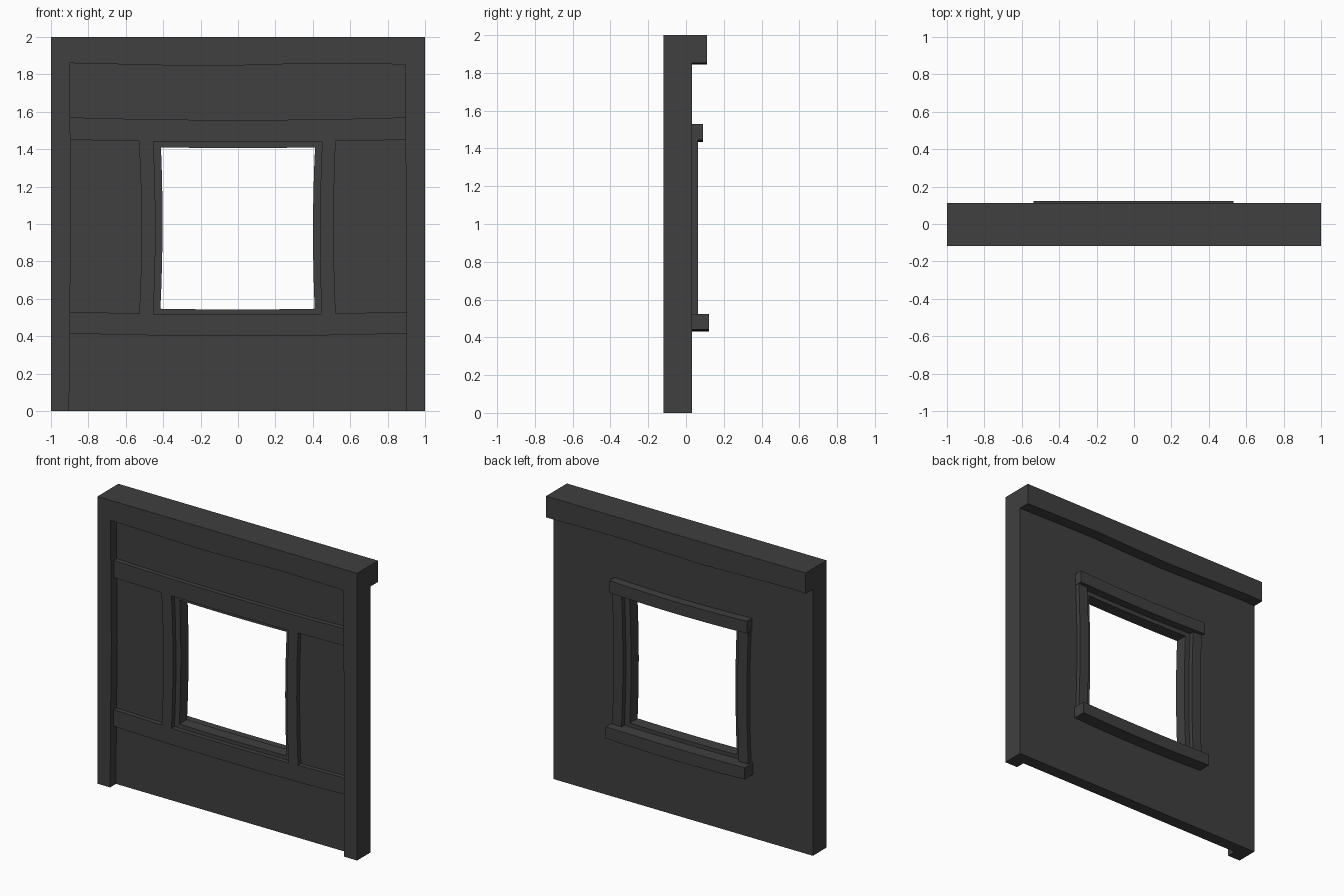
import bpy, bmesh, math

if "Cube" in bpy.data.objects:
    bpy.data.objects.remove(bpy.data.objects["Cube"])

dark = bpy.data.materials.new("dark_timber")
dark.diffuse_color = (0.05, 0.05, 0.05, 1)
dark.use_nodes = True
dark.node_tree.nodes["Principled BSDF"].inputs["Base Color"].default_value = dark.diffuse_color


def loop(corners, n=8):
    """Closed x-z outline; each corner is (x, z, bow of the edge to the next corner)."""
    pts = []
    for i, (x, z, bow) in enumerate(corners):
        x2, z2, _ = corners[(i + 1) % len(corners)]
        dx, dz = x2 - x, z2 - z
        length = math.hypot(dx, dz)
        steps = n if bow else 1
        for k in range(steps):
            t = k / steps
            b = bow * 4 * t * (1 - t)
            pts.append((x + dx * t - dz / length * b, z + dz * t + dx / length * b))
    return pts


def plate(name, loops, y0, y1):
    """Extrude filled outlines (later loops are holes) from y0 to y1."""
    cu = bpy.data.curves.new(name, 'CURVE')
    cu.dimensions = '2D'
    cu.fill_mode = 'BOTH'
    cu.extrude = (y1 - y0) / 2
    for pts in loops:
        sp = cu.splines.new('POLY')
        sp.points.add(len(pts) - 1)
        for p, (x, z) in zip(sp.points, pts):
            p.co = (x, z, 0, 1)
        sp.use_cyclic_u = True
    tmp = bpy.data.objects.new(name + "_curve", cu)
    bpy.context.collection.objects.link(tmp)
    bpy.context.view_layer.update()
    me = bpy.data.meshes.new_from_object(
        tmp.evaluated_get(bpy.context.evaluated_depsgraph_get()))
    bpy.data.objects.remove(tmp)
    bm = bmesh.new()
    bm.from_mesh(me)
    for v in bm.verts:
        x, z, d = v.co
        v.co = (x, (y0 + y1) / 2 + d, z)
    bmesh.ops.remove_doubles(bm, verts=bm.verts, dist=1e-5)
    bmesh.ops.recalc_face_normals(bm, faces=bm.faces)
    for f in bm.faces:
        f.smooth = False
    bm.to_mesh(me)
    bm.free()
    me.name = name
    me.materials.clear()
    me.materials.append(dark)
    ob = bpy.data.objects.new(name, me)
    bpy.context.collection.objects.link(ob)
    return ob


FRONT, BACK = -0.118, 0.032

# wavy inner edges shared by the posts, header and wall panel
header_edge = [(-0.9, 1.86), (-0.55, 1.852), (-0.2, 1.844), (0.1, 1.85),
               (0.4, 1.859), (0.65, 1.857), (0.893, 1.853)]
left_edge = [(-0.903, 0), (-0.899, 0.5), (-0.893, 1.0), (-0.897, 1.5)]
right_edge = [(0.9, 0.4), (0.902, 0.9), (0.896, 1.4)][::-1] + [(0.9, 0)]
inner = left_edge + header_edge + right_edge

# posts and header
plate("posts_and_header", [[(-1, 0)] + inner + [(1, 0), (1, 2), (-1, 2)]], FRONT, BACK)
plate("header_back", [[(-1, 1.855)] + header_edge + [(1, 1.852), (1, 2), (-1, 2)]],
      BACK, 0.112)

# recessed wall panel with window opening
opening = loop([(-0.415, 0.547, -0.004), (0.41, 0.547, 0.01),
                (0.412, 1.41, 0.004), (-0.412, 1.41, 0.01)])
plate("wall_panel", [inner, opening], -0.053, BACK)

# front rails and studs around the window
rails = loop([(-0.9, 0.415, -0.014), (0.9, 0.415, 0), (0.9, 0.53, 0),
              (0.522, 0.522, 0.01), (0.522, 1.443, 0), (0.9, 1.45, 0),
              (0.9, 1.57, 0.014), (-0.9, 1.57, 0), (-0.9, 1.45, 0),
              (-0.53, 1.443, 0.013), (-0.528, 0.522, 0), (-0.9, 0.53, 0)])
frame_hole = loop([(-0.453, 0.52, -0.003), (0.447, 0.52, 0.01),
                   (0.45, 1.442, 0.003), (-0.453, 1.442, 0.012)])
plate("front_rails_and_studs", [rails, frame_hole], -0.085, -0.053)

# rear window trim
for side, name in ((1, "trim_right"), (-1, "trim_left")):
    pts = loop([(0.452, 0.51, 0), (0.525, 0.51, 0.011),
                (0.525, 1.445, 0), (0.452, 1.445, -0.011)])
    plate(name, [[(side * x, z) for x, z in pts]], BACK, 0.064)
plate("trim_top", [loop([(-0.532, 1.445, -0.01), (0.528, 1.445, 0),
                         (0.528, 1.53, 0.012), (-0.532, 1.53, 0)])], BACK, 0.09)
plate("window_sill", [loop([(-0.538, 0.442, -0.012), (0.533, 0.442, 0),
                            (0.533, 0.523, 0.006), (-0.538, 0.523, 0)])], BACK, 0.122)
